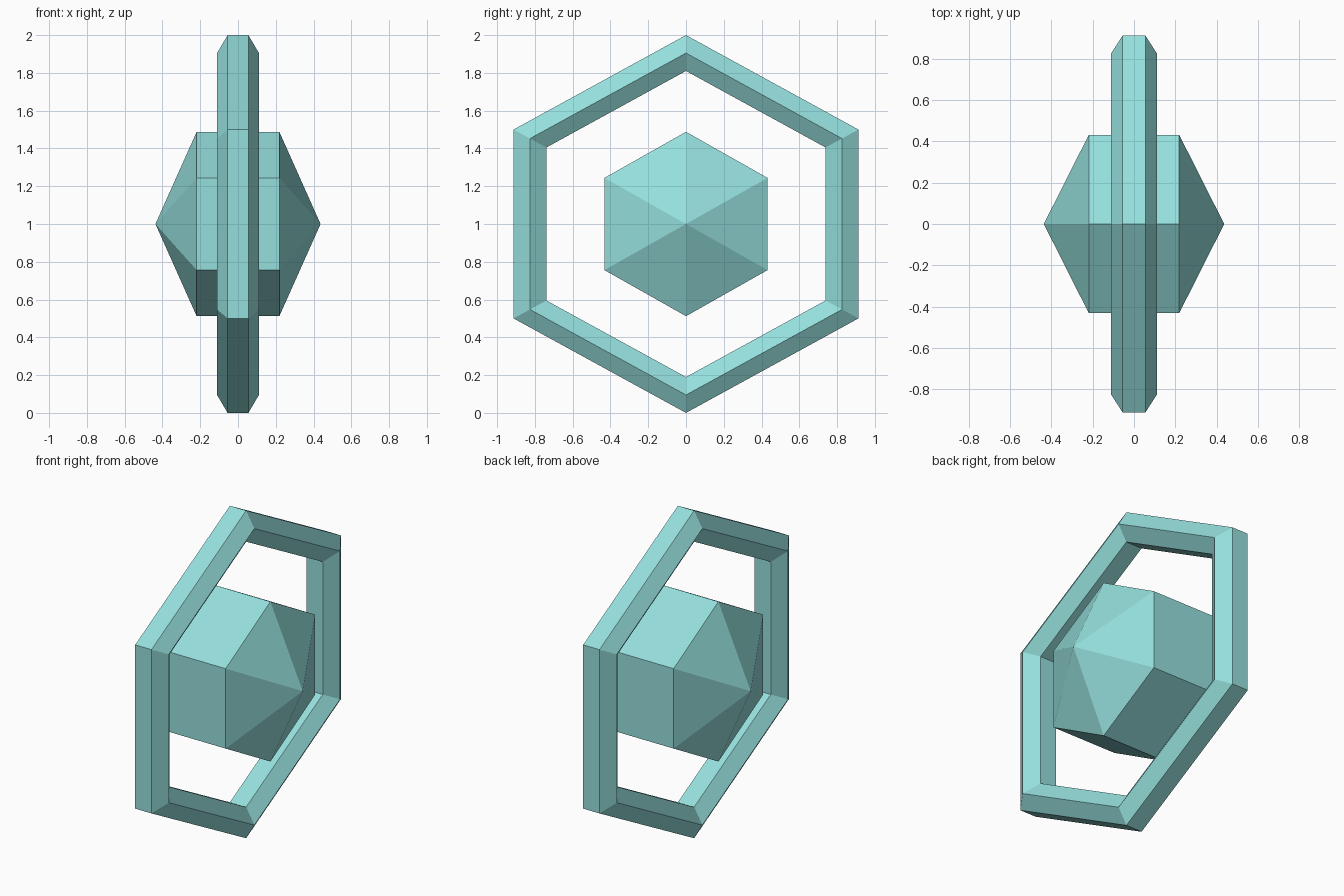
import bpy, bmesh, math

if "Cube" in bpy.data.objects:
    bpy.data.objects.remove(bpy.data.objects["Cube"])

# One flat aqua colour for everything
aqua = bpy.data.materials.new("aqua")
aqua.diffuse_color = (0.30, 0.74, 0.72, 1)
aqua.use_nodes = True
aqua.node_tree.nodes["Principled BSDF"].inputs["Base Color"].default_value = aqua.diffuse_color


def hexagon(bm, x, r, half_width):
    """Pointy-top hexagon of vertices in the plane at x, centred at z = 1."""
    return [bm.verts.new((x, half_width * math.sin(a) / math.sin(math.pi / 3),
                          1 + r * math.cos(a)))
            for a in (i * math.pi / 3 for i in range(6))]


def bridge(bm, a, b):
    """Join two hexagons with six flat quads."""
    for i in range(6):
        j = (i + 1) % 6
        bm.faces.new((a[i], a[j], b[j], b[i]))


def finish(bm, name):
    bmesh.ops.recalc_face_normals(bm, faces=bm.faces)
    mesh = bpy.data.meshes.new(name)
    bm.to_mesh(mesh)
    bm.free()
    mesh.materials.append(aqua)
    bpy.context.collection.objects.link(bpy.data.objects.new(name, mesh))


# Outer ring: six-sided section swept around a hexagon
bm = bmesh.new()
section = [(-0.055, 1.0, 0.913), (0.055, 1.0, 0.913), (0.111, 0.905, 0.826),
           (0.055, 0.81, 0.739), (-0.055, 0.81, 0.739), (-0.111, 0.905, 0.826)]
loops = [hexagon(bm, *s) for s in section]
for k in range(6):
    bridge(bm, loops[k], loops[(k + 1) % 6])
finish(bm, "hexagonal_ring")

# Floating crystal: hexagonal prism with a pyramid on each end
bm = bmesh.new()
ends = [hexagon(bm, s * 0.219, 0.488, 0.432) for s in (-1, 1)]
bridge(bm, *ends)
for loop, tip_x in zip(ends, (-0.437, 0.437)):
    tip = bm.verts.new((tip_x, 0, 1))
    for i in range(6):
        bm.faces.new((loop[i], loop[(i + 1) % 6], tip))
finish(bm, "crystal_core")
